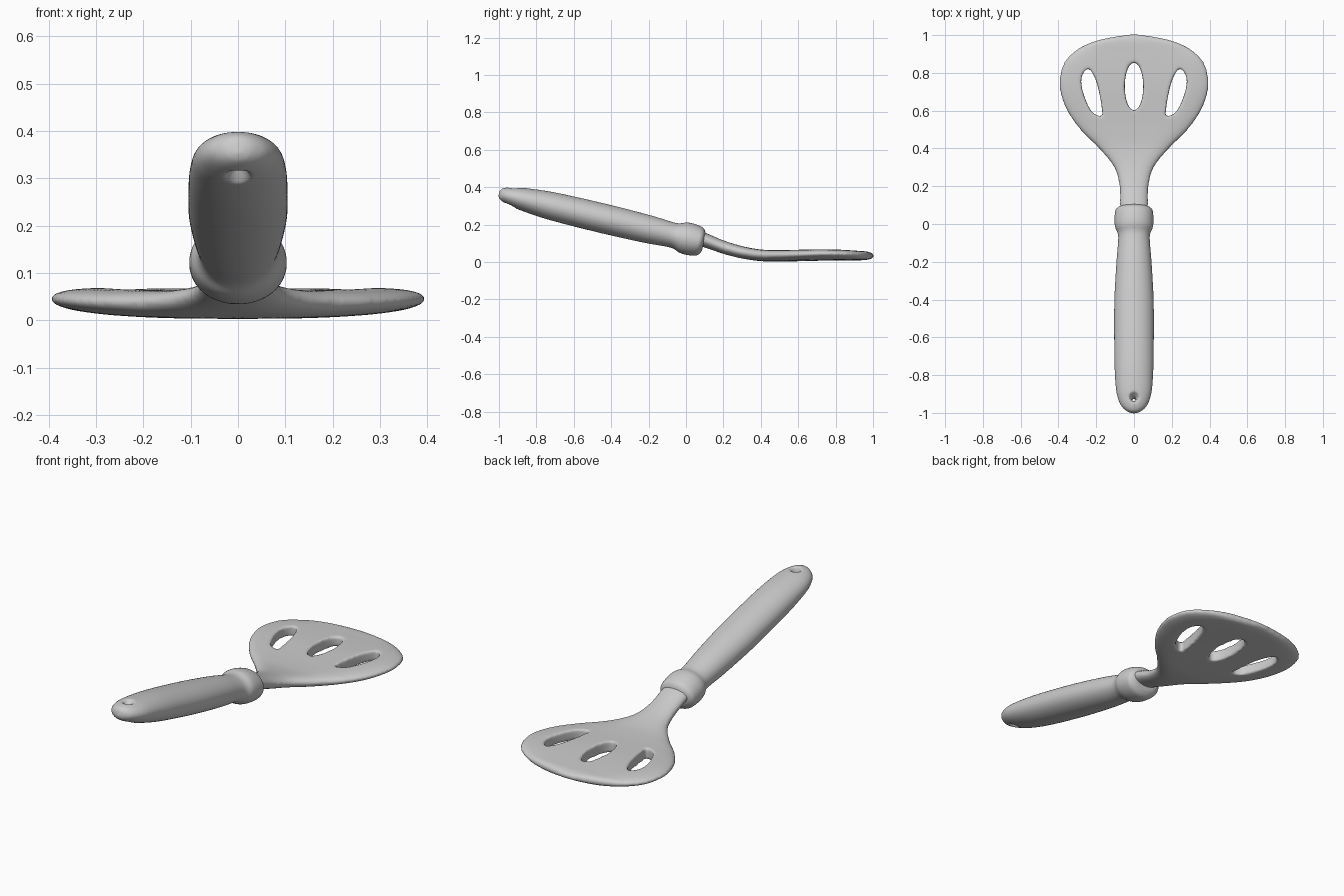
import bpy, math
from mathutils import Vector

if "Cube" in bpy.data.objects:
    bpy.data.objects.remove(bpy.data.objects["Cube"])

TILT = Vector((0, 0.233, 0.972))      # direction square to the handle axis


def make(name, verts, faces):
    me = bpy.data.meshes.new(name)
    me.from_pydata(verts, [], faces)
    ob = bpy.data.objects.new(name, me)
    bpy.context.collection.objects.link(ob)
    bpy.context.view_layer.objects.active = ob
    bpy.ops.object.select_all(action='DESELECT')
    ob.select_set(True)
    bpy.ops.object.mode_set(mode='EDIT')
    bpy.ops.mesh.select_all(action='SELECT')
    bpy.ops.mesh.normals_make_consistent(inside=False)
    bpy.ops.object.mode_set(mode='OBJECT')
    return ob


def loft(name, rings):
    n = len(rings[0])
    verts = [p for r in rings for p in r]
    faces = [(k * n + i, k * n + (i + 1) % n, (k + 1) * n + (i + 1) % n, (k + 1) * n + i)
             for k in range(len(rings) - 1) for i in range(n)]
    faces += [tuple(range(n)), tuple(range(len(verts) - n, len(verts)))]
    return make(name, verts, faces)


def smooth_path(rows, steps=5):
    """Catmull-Rom interpolation through rows of values."""
    out = []
    for i in range(len(rows) - 1):
        a, b, c, d = (rows[max(0, min(len(rows) - 1, i + j))] for j in (-1, 0, 1, 2))
        for s in range(steps):
            t = s / steps
            out.append([0.5 * (2 * q + (r - p) * t + (2 * p - 5 * q + 4 * r - u) * t * t
                               + (3 * q - p - 3 * r + u) * t ** 3)
                        for p, q, r, u in zip(a, b, c, d)])
    return out + [list(rows[-1])]


def finish(ob, cutters, voxel, iterations):
    """Cut the openings, then melt the edges into a soft moulded surface."""
    for c in cutters:
        m = ob.modifiers.new("cut", 'BOOLEAN')
        m.operation, m.solver, m.object = 'DIFFERENCE', 'EXACT', c
    m = ob.modifiers.new("skin", 'REMESH')
    m.mode, m.voxel_size, m.use_smooth_shade = 'VOXEL', voxel, True
    m = ob.modifiers.new("soften", 'SMOOTH')
    m.factor, m.iterations = 0.5, iterations
    bpy.ops.object.select_all(action='DESELECT')
    bpy.context.view_layer.objects.active = ob
    ob.select_set(True)
    bpy.ops.object.convert(target='MESH')
    bpy.ops.object.shade_smooth()
    for c in cutters:
        bpy.data.objects.remove(c)


def axis(y):
    return Vector((0, y, 0.127 - 0.24 * y))


# Handle with collar: y, half width, half height
handle_rows = [(-1.0, .012, .012), (-.992, .035, .027), (-.97, .062, .039), (-.93, .083, .05),
               (-.87, .096, .061), (-.75, .103, .073), (-.6, .105, .078), (-.4, .104, .079),
               (-.2, .093, .075), (-.09, .084, .068), (-.05, .086, .07), (-.02, .099, .082),
               (.01, .103, .086), (.05, .102, .083), (.078, .096, .074), (.094, .07, .05),
               (.096, .04, .03)]
angles = [2 * math.pi * i / 48 for i in range(48)]
handle = loft("handle", [[axis(y) + Vector((w * math.cos(a), 0, 0)) + TILT * h * math.sin(a)
                          for a in angles] for y, w, h in smooth_path(handle_rows)])

# Flared hanging hole near the handle end
along = Vector((0, TILT.z, -TILT.y))
hole = loft("hole_cutter", [[axis(-.932) + TILT * t + r * (Vector((math.cos(a), 0, 0)) + along * math.sin(a))
                             for a in angles]
                            for t, r in ((-.09, .06), (-.048, .028), (-.022, .012),
                                         (.022, .012), (.048, .028), (.09, .06))])
finish(handle, [hole], 0.006, 4)

# Neck and blade: y, half width, half thickness, centre height, edge squareness
blade_rows = [(.03, .07, .042, .138, 2), (.1, .074, .04, .118, 2), (.2, .077, .036, .080, 2.2),
              (.3, .105, .033, .052, 2.6), (.4, .185, .031, .036, 4), (.5, .285, .03, .033, 5),
              (.6, .355, .03, .034, 6), (.7, .391, .03, .036, 6), (.78, .393, .029, .036, 6),
              (.86, .367, .027, .035, 6), (.92, .308, .025, .034, 5), (.96, .232, .023, .034, 5),
              (.985, .14, .018, .034, 4), (1.003, .03, .009, .034, 3)]


def flat_ring(y, w, h, z, p):
    ring = []
    for a in angles:
        c, s = math.cos(a), math.sin(a)
        x = w * math.copysign(abs(c) ** (2 / p), c) if abs(c) > 1e-6 else 0
        ring.append((x, y, z + h * s + 0.06 * x * x))
    return ring


blade = loft("blade", [flat_ring(*r) for r in smooth_path(blade_rows)])

# Slots: one in the middle, a mirrored pair at the sides
mid = [(.049 * math.cos(a), .728 + .127 * math.sin(a)) for a in angles]
side = smooth_path([(.165, .567), (.222, .592), (.268, .69), (.278, .775), (.242, .823),
                    (.203, .765), (.177, .66), (.165, .567)])[:-1]
cutters = [loft("slot_cutter", [[(x, y, z) for x, y in outline] for z in (-.2, .3)])
           for outline in (mid, side, [(-x, y) for x, y in side])]
finish(blade, cutters, 0.008, 6)
